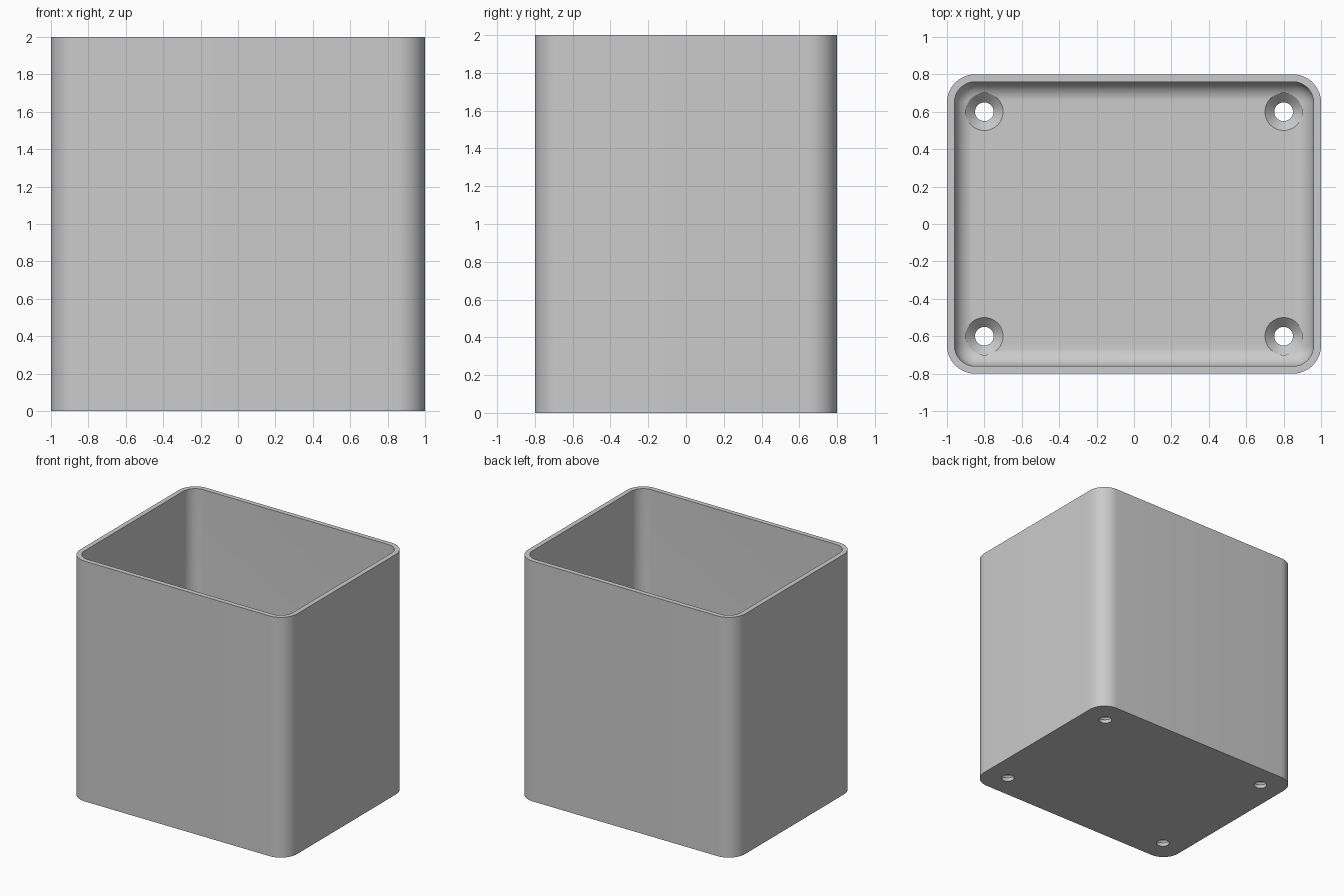
import bpy, bmesh, math

if "Cube" in bpy.data.objects:
    bpy.data.objects.remove(bpy.data.objects["Cube"])

HX, HY, H = 1.0, 0.8, 2.0        # half width, half depth, height
R, WALL, FLOOR, FILLET = 0.15, 0.04, 0.08, 0.10
SEG = 12

grey = bpy.data.materials.new("light grey")
grey.diffuse_color = (0.6, 0.6, 0.6, 1)
grey.use_nodes = True
grey.node_tree.nodes["Principled BSDF"].inputs["Base Color"].default_value = grey.diffuse_color


def add_object(name, bm):
    bmesh.ops.recalc_face_normals(bm, faces=bm.faces)
    mesh = bpy.data.meshes.new(name)
    bm.to_mesh(mesh)
    bm.free()
    mesh.materials.append(grey)
    obj = bpy.data.objects.new(name, mesh)
    bpy.context.collection.objects.link(obj)
    return obj


def loft(bm, rings):
    """Skin a stack of closed rings and cap both ends."""
    loops = [[bm.verts.new(p) for p in ring] for ring in rings]
    n = len(loops[0])
    for a, b in zip(loops, loops[1:]):
        for i in range(n):
            j = (i + 1) % n
            bm.faces.new((a[i], a[j], b[j], b[i]))
    bm.faces.new(loops[0][::-1])
    bm.faces.new(loops[-1])


def rounded_rect(inset, z):
    """Rounded rectangle, inset from the outer outline, at height z."""
    r = R - inset
    points = []
    for k, (sx, sy) in enumerate(((1, 1), (-1, 1), (-1, -1), (1, -1))):
        for i in range(SEG + 1):
            a = (k + i / SEG) * math.pi / 2
            points.append((sx * (HX - R) + r * math.cos(a),
                           sy * (HY - R) + r * math.sin(a), z))
    return points


# Open box: outer skin, rim, inner walls, filleted floor
rings = [rounded_rect(0, 0), rounded_rect(0, H), rounded_rect(WALL, H)]
for i in range(SEG + 1):
    a = i / SEG * math.pi / 2
    rings.append(rounded_rect(WALL + FILLET * (1 - math.cos(a)),
                              FLOOR + FILLET * (1 - math.sin(a))))
bm = bmesh.new()
loft(bm, rings)
box = add_object("box", bm)

# Countersunk screw holes
bm = bmesh.new()
profile = [(0.05, -0.1), (0.05, FLOOR - 0.05), (0.1, FLOOR), (0.1, FLOOR + 0.2)]
for cx in (-0.8, 0.8):
    for cy in (-0.6, 0.6):
        loft(bm, [[(cx + r * math.cos(t * math.tau / 48),
                    cy + r * math.sin(t * math.tau / 48), z) for t in range(48)]
                  for r, z in profile])
cutter = add_object("screw_hole_cutter", bm)
cutter.hide_render = True

cut = box.modifiers.new("screw_holes", 'BOOLEAN')
cut.operation = 'DIFFERENCE'
cut.solver = 'EXACT'
cut.object = cutter

bpy.context.view_layer.objects.active = box
box.select_set(True)
cutter.select_set(False)
bpy.ops.object.modifier_apply(modifier=cut.name)
bpy.data.objects.remove(cutter)
bpy.ops.object.shade_smooth_by_angle(angle=math.radians(30))
